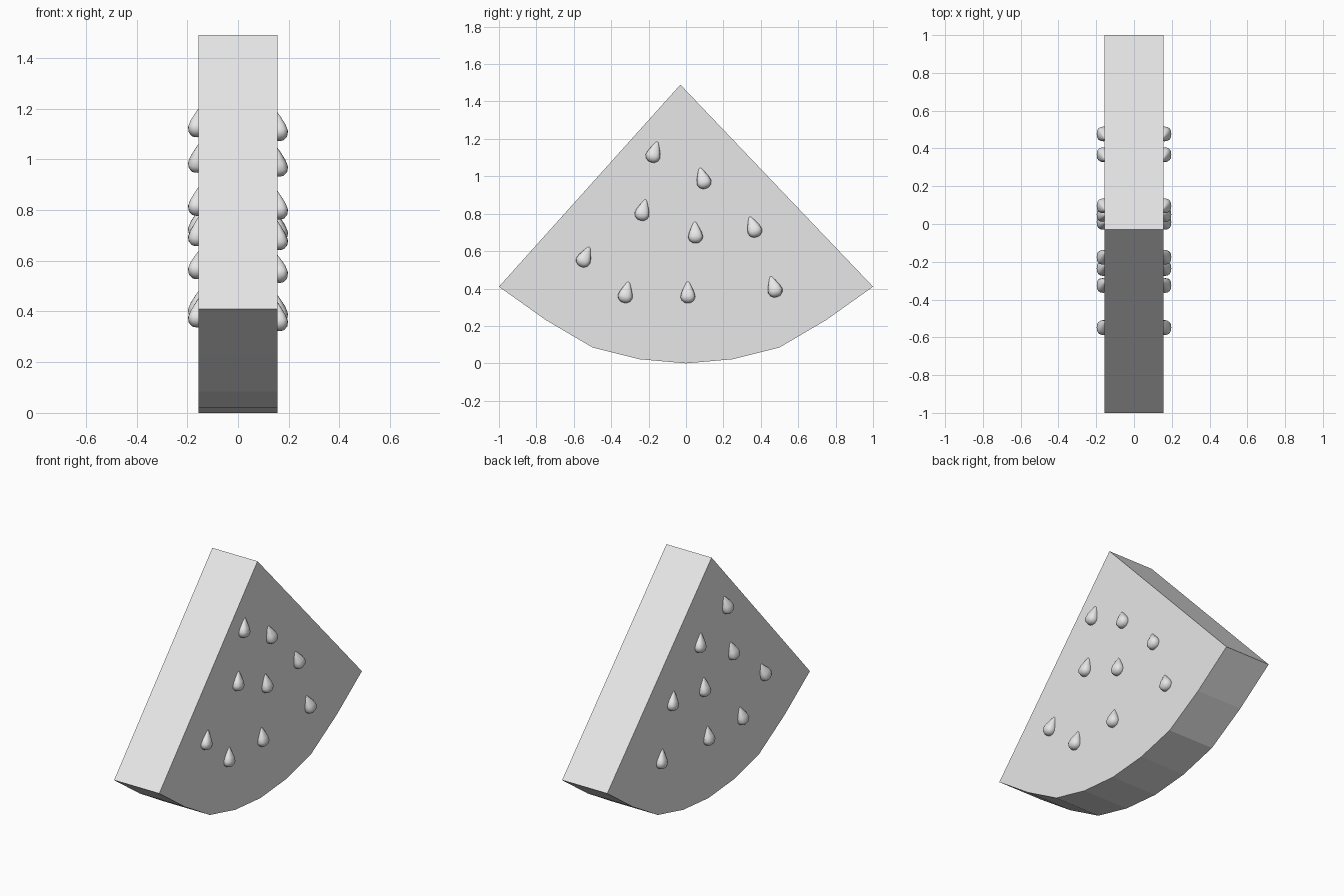
import bpy, bmesh
from math import cos, sin, pi, radians
from mathutils import Matrix

cube = bpy.data.objects.get("Cube")
if cube:
    bpy.data.objects.remove(cube)

grey = bpy.data.materials.new("light_grey")
grey.use_nodes = True
grey.diffuse_color = (0.8, 0.8, 0.8, 1)
grey.node_tree.nodes["Principled BSDF"].inputs["Base Color"].default_value = (0.8, 0.8, 0.8, 1)


def add_object(name, bm):
    bmesh.ops.recalc_face_normals(bm, faces=bm.faces)
    mesh = bpy.data.meshes.new(name)
    bm.to_mesh(mesh)
    bm.free()
    mesh.materials.append(grey)
    obj = bpy.data.objects.new(name, mesh)
    bpy.context.collection.objects.link(obj)
    return obj


# Wedge slice: a faceted rind arc closed by a pointed top, extruded across x
HALF = 0.156
arc = [(0.25, 0.022), (0.5, 0.085), (0.75, 0.232), (1, 0.41)]
outline = [(-y, z) for y, z in reversed(arc)] + [(0, 0)] + arc + [(-0.03, 1.49)]
bm = bmesh.new()
side = bm.faces.new([bm.verts.new((-HALF, y, z)) for y, z in outline])
extruded = bmesh.ops.extrude_face_region(bm, geom=[side])["geom"]
bmesh.ops.translate(bm, vec=(2 * HALF, 0, 0),
                    verts=[v for v in extruded if isinstance(v, bmesh.types.BMVert)])
if not any(f.normal.x < -0.9 for f in bm.faces) and not side.is_valid:
    bm.faces.new([v for v in bm.verts if v.co.x < 0])
add_object("fruit_slice", bm)


# Teardrop seed: rings of a slightly squared oval following a profile
PROFILE = [(-0.055, 0.018), (-0.043, 0.033), (-0.025, 0.04), (0, 0.034),
           (0.03, 0.02), (0.05, 0.01), (0.06, 0.004)]
SIDES = 16


def squared(t):
    return abs(t) ** 0.8 * (1 if t > 0 else -1)


def add_seed(name, matrix):
    bm = bmesh.new()
    rings = []
    for h, r in PROFILE:
        rings.append([bm.verts.new((0.85 * r * squared(cos(2 * pi * i / SIDES)),
                                    r * squared(sin(2 * pi * i / SIDES)), h))
                      for i in range(SIDES)])
    for low, high in zip(rings, rings[1:]):
        for i in range(SIDES):
            j = (i + 1) % SIDES
            bm.faces.new((low[i], low[j], high[j], high[i]))
    for ring, h in ((rings[0], -0.058), (rings[-1], 0.063)):
        pole = bm.verts.new((0, 0, h))
        for i in range(SIDES):
            bm.faces.new((ring[i], ring[(i + 1) % SIDES], pole))
    for f in bm.faces:
        f.smooth = True
    bm.transform(matrix)
    add_object(name, bm)


# Seeds on both cut sides: y, z and lean in degrees towards +y
SEEDS = [(-0.17, 1.13, 17), (0.09, 0.99, -16), (-0.23, 0.82, 14),
         (0.05, 0.70, -3), (0.36, 0.73, -20), (-0.54, 0.57, 24),
         (-0.32, 0.38, 13), (0.01, 0.38, 0), (0.47, 0.41, -18)]
for label, sign, lift in (("left", 1, 0), ("right", -1, 0.015)):
    for n, (y, z, lean) in enumerate(SEEDS):
        place = (Matrix.Translation((sign * 0.16, y, z + lift))
                 @ Matrix.Rotation(radians(-lean), 4, "X")
                 @ Matrix.Rotation(radians(-sign * 9), 4, "Y"))
        add_seed(f"{label}_seed_{n + 1}", place)
